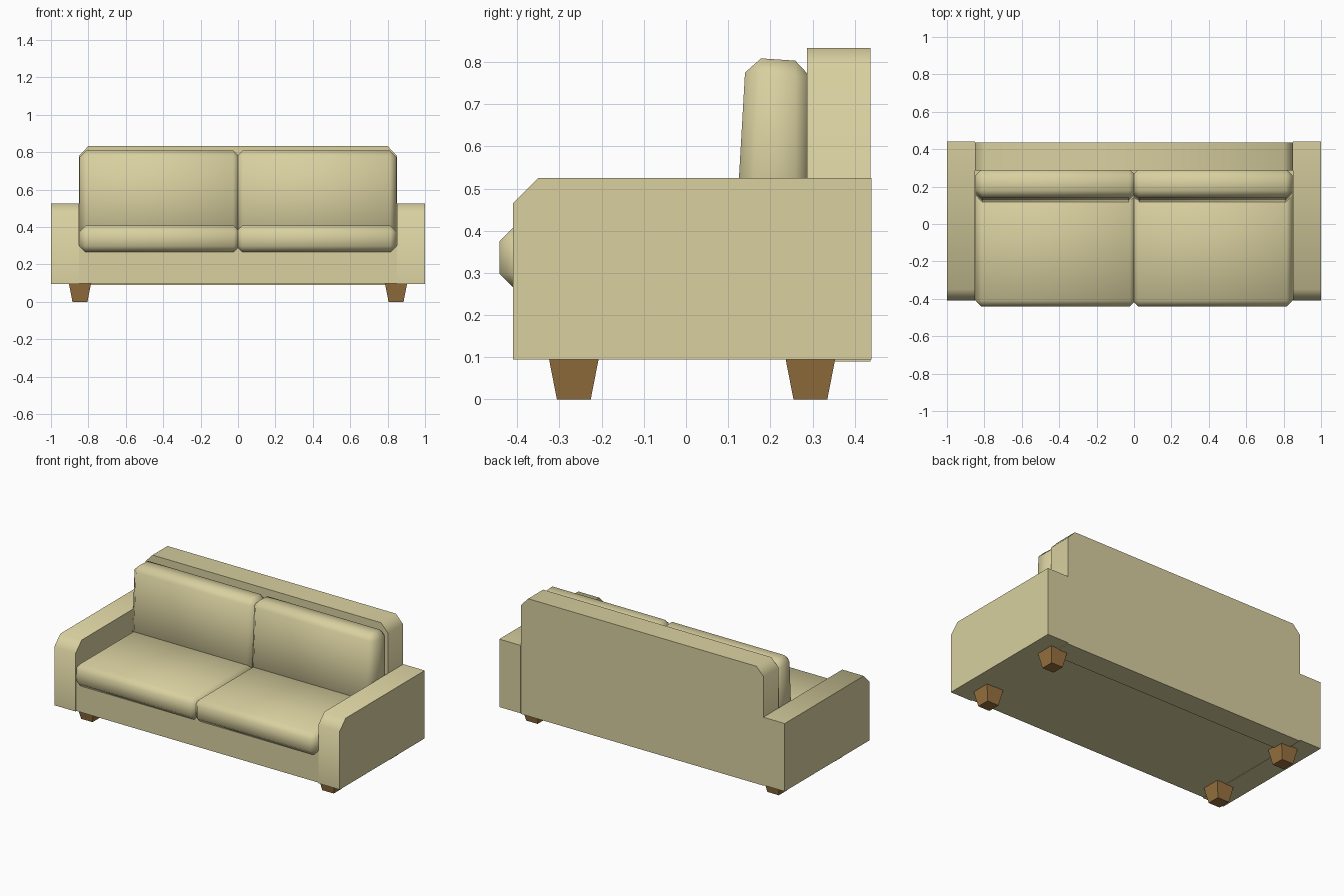
import bpy
import bmesh
import math
from mathutils import Vector

if "Cube" in bpy.data.objects:
    bpy.data.objects.remove(bpy.data.objects["Cube"], do_unlink=True)


def make_material(name, colour):
    mat = bpy.data.materials.new(name)
    mat.use_nodes = True
    mat.diffuse_color = (*colour, 1)
    mat.node_tree.nodes["Principled BSDF"].inputs["Base Color"].default_value = (*colour, 1)
    return mat


fabric = make_material("cream_fabric", (0.69, 0.63, 0.35))
wood = make_material("brown_wood", (0.32, 0.17, 0.05))


def finish(name, bm, mat, smooth_angle=None, bevel=0):
    """Turn a bmesh into an object, with an optional chamfer and smoothing."""
    bmesh.ops.recalc_face_normals(bm, faces=bm.faces)
    mesh = bpy.data.meshes.new(name)
    bm.to_mesh(mesh)
    bm.free()
    mesh.materials.append(mat)
    obj = bpy.data.objects.new(name, mesh)
    bpy.context.collection.objects.link(obj)
    bpy.ops.object.select_all(action="DESELECT")
    obj.select_set(True)
    bpy.context.view_layer.objects.active = obj
    if bevel:
        mod = obj.modifiers.new("chamfer", "BEVEL")
        mod.width = bevel
        mod.segments = 1
        mod.limit_method = "NONE"
        bpy.ops.object.modifier_apply(modifier=mod.name)
    if smooth_angle:
        bpy.ops.object.shade_smooth_by_angle(angle=math.radians(smooth_angle))
    return obj


def extrude(name, points, offset):
    """Extrude a closed outline by an offset vector."""
    bm = bmesh.new()
    face = bm.faces.new([bm.verts.new(p) for p in points])
    result = bmesh.ops.extrude_face_region(bm, geom=[face])
    moved = [v for v in result["geom"] if isinstance(v, bmesh.types.BMVert)]
    bmesh.ops.translate(bm, verts=moved, vec=Vector(offset))
    return finish(name, bm, fabric, 50)


def block(name, low, high, mat, shape=None, **options):
    """Box between two corners; shape(corner) may move each corner."""
    bm = bmesh.new()
    bmesh.ops.create_cube(bm, size=1)
    for v in bm.verts:
        v.co = Vector(low[i] if v.co[i] < 0 else high[i] for i in range(3))
        if shape:
            shape(v.co)
    return finish(name, bm, mat, **options)


# Frame: base, and back panel with clipped top corners
block("base", (-0.85, -0.405, 0.097), (0.85, 0.30, 0.30), fabric)
back_half = [(0.85, 0.09), (0.85, 0.78), (0.80, 0.833)]
outline = back_half + [(-x, z) for x, z in reversed(back_half)]
extrude("back_panel", [(x, 0.287, z) for x, z in outline], (0, 0.15, 0))

# Arms with a clipped front edge
arm_profile = [(-0.41, 0.095), (0.44, 0.095), (0.44, 0.525), (-0.35, 0.525), (-0.41, 0.465)]


def lean(co):
    # Back cushion leans back and its top slopes gently to the rear
    if co.z > 0.5:
        co.y += 0.027 if co.y < 0.2 else 0
        co.z -= 0.01 if co.y > 0.2 else 0


for side, sign in (("left", 1), ("right", -1)):
    extrude(side + "_arm", [(sign * 0.85, y, z) for y, z in arm_profile], (sign * 0.15, 0, 0))

    # Cushions meet at the middle with a shallow groove
    inner, outer = sorted((-sign * 0.01, sign * 0.848))
    block(side + "_seat_cushion", (inner, -0.442, 0.265), (outer, 0.24, 0.408),
          fabric, smooth_angle=60, bevel=0.033)
    block(side + "_back_cushion", (inner, 0.115, 0.34), (outer, 0.295, 0.811),
          fabric, lean, smooth_angle=60, bevel=0.036)

    # Tapered square legs
    for end, y in (("front", -0.266), ("rear", 0.295)):
        x = sign * 0.845

        def taper(co):
            if co.z < 0.05:
                co.x = x + (co.x - x) * 0.68
                co.y = y + (co.y - y) * 0.68

        block(f"{end}_{side}_leg", (x - 0.059, y - 0.059, 0), (x + 0.059, y + 0.059, 0.097),
              wood, taper)
